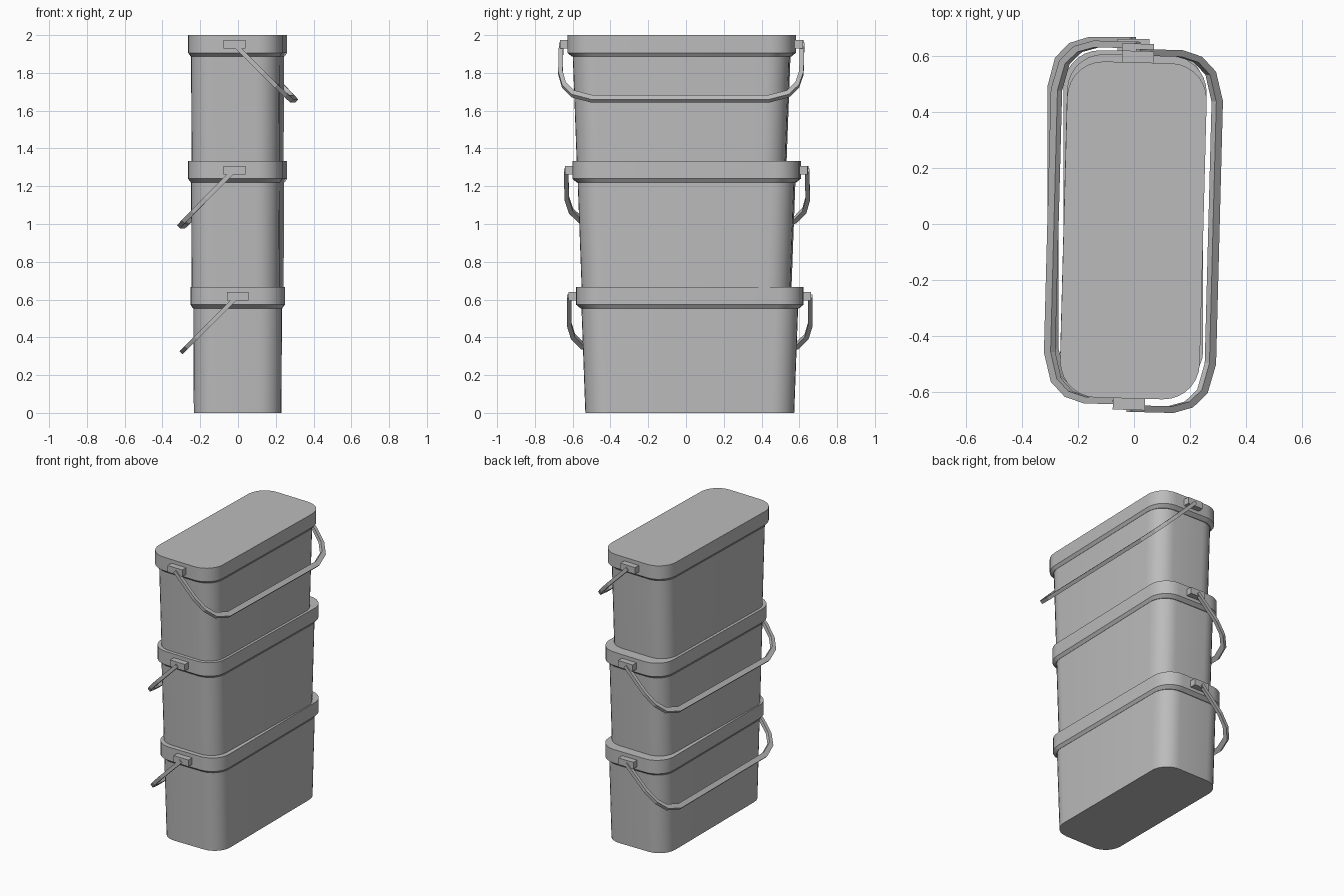
import bpy, bmesh, math
from mathutils import Matrix, Vector

cube = bpy.data.objects.get("Cube")
if cube:
    bpy.data.objects.remove(cube, do_unlink=True)

grey = bpy.data.materials.new("grey plastic")
grey.use_nodes = True
colour = (0.5, 0.5, 0.5, 1)
grey.diffuse_color = colour
grey.node_tree.nodes["Principled BSDF"].inputs["Base Color"].default_value = colour


def finish(name, bm, place, smooth=False):
    """Turn a bmesh into a placed, coloured object."""
    bmesh.ops.recalc_face_normals(bm, faces=bm.faces)
    mesh = bpy.data.meshes.new(name)
    bm.to_mesh(mesh)
    bm.free()
    mesh.materials.append(grey)
    obj = bpy.data.objects.new(name, mesh)
    bpy.context.collection.objects.link(obj)
    obj.matrix_world = place
    if smooth:
        bpy.ops.object.select_all(action='DESELECT')
        obj.select_set(True)
        bpy.context.view_layer.objects.active = obj
        bpy.ops.object.shade_smooth_by_angle(angle=math.radians(30))
    return obj


def rounded_ring(bm, half_x, half_y, z, radius, steps=7):
    """Ring of vertices along a rounded rectangle."""
    ring = []
    for quarter, (sx, sy) in enumerate([(1, 1), (-1, 1), (-1, -1), (1, -1)]):
        for i in range(steps + 1):
            a = math.pi / 2 * (quarter + i / steps)
            ring.append(bm.verts.new((sx * (half_x - radius) + radius * math.cos(a),
                                      sy * (half_y - radius) + radius * math.sin(a), z)))
    return ring


def bridge(bm, rings):
    """Skin consecutive rings and cap both ends."""
    for low, high in zip(rings, rings[1:]):
        n = len(low)
        for i in range(n):
            bm.faces.new((low[i], low[(i + 1) % n], high[(i + 1) % n], high[i]))
    bm.faces.new(rings[0][::-1])
    bm.faces.new(rings[-1])


def loft(name, sections, place):
    bm = bmesh.new()
    bridge(bm, [rounded_ring(bm, *s) for s in sections])
    finish(name, bm, place, smooth=True)


def block(name, size, centre, place):
    bm = bmesh.new()
    bmesh.ops.create_cube(bm, size=1, matrix=Matrix.Translation(centre) @ Matrix.Diagonal((*size, 1)))
    finish(name, bm, place)


def handle(name, swing, place):
    """Square strap swept along a wide U, hanging down at 45 degrees."""
    half = [(0, 0.638), (0.15, 0.638), (0.215, 0.618), (0.262, 0.57), (0.288, 0.47)]
    path = [Vector(p) for p in half + [(d, -y) for d, y in reversed(half)]]
    out = Vector((swing, 0, -1)).normalized()
    scale = math.sqrt(2)
    side = Vector((1, 0, swing)).normalized()
    h = 0.012
    bm = bmesh.new()
    rings = []
    for i, p in enumerate(path):
        before = (p - path[i - 1]).normalized() if i else None
        after = (path[i + 1] - p).normalized() if i < len(path) - 1 else None
        tangent = ((before or after) + (after or before)).normalized()
        normal = Vector((-tangent.y, tangent.x))
        ring = []
        for a, b in ((-h, -h), (h, -h), (h, h), (-h, h)):
            q = p + normal * a
            ring.append(bm.verts.new(out * q.x * scale + Vector((0, q.y, 0)) + side * b))
        rings.append(ring)
    bridge(bm, rings)
    finish(name, bm, place @ Matrix.Translation((0, 0, 0.618)))


# Three stacked bins: level, sideways shift, slight turn, handle direction
bins = [("lower", 0, 0.02, 0, -1),
        ("middle", 1, 0.003, -1.5, -1),
        ("upper", 2, -0.023, -1.5, 1)]
height = 2 / 3

for label, level, shift, turn, swing in bins:
    place = (Matrix.Translation((-0.002, shift, level * height))
             @ Matrix.Rotation(math.radians(turn), 4, 'Z'))
    # Tapered body
    loft(label + "_bin_body", [(0.232, 0.553, 0, 0.12),
                               (0.235, 0.574, 0.57, 0.12)], place)
    # Lid with a chamfered lower edge
    loft(label + "_bin_lid", [(0.236, 0.578, 0.553, 0.12),
                              (0.25, 0.602, 0.573, 0.13),
                              (0.25, 0.602, height, 0.13)], place)
    # Pivot blocks at both ends
    for end, sign in (("front", -1), ("back", 1)):
        block(label + "_" + end + "_pivot", (0.115, 0.05, 0.046),
              (0, sign * 0.618, 0.618), place)
    handle(label + "_handle", swing, place)
